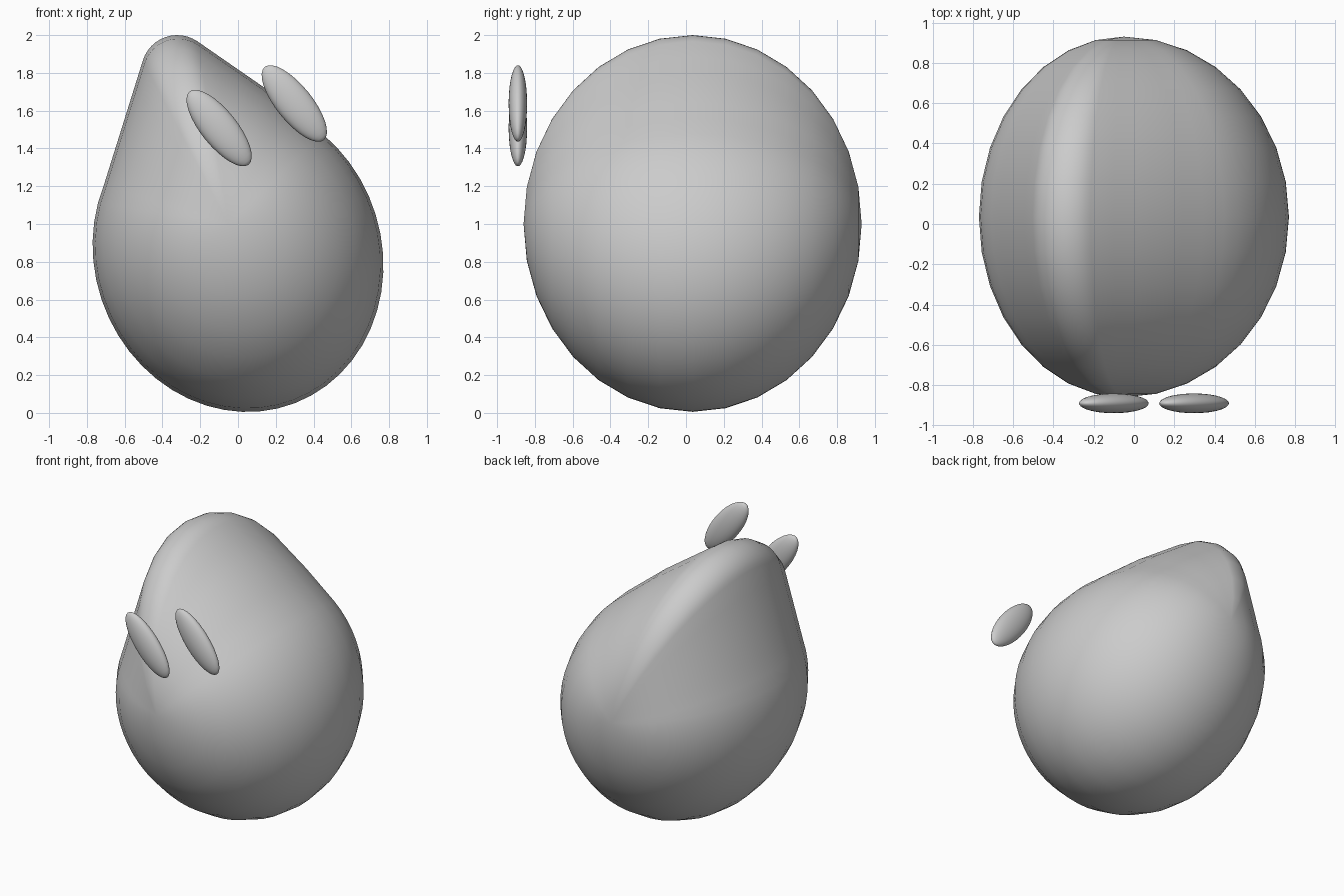
import bpy, bmesh, math
from mathutils import Matrix

if "Cube" in bpy.data.objects:
    bpy.data.objects.remove(bpy.data.objects["Cube"])

grey = bpy.data.materials.new("plain grey")
grey.diffuse_color = (0.6, 0.6, 0.6, 1)
grey.use_nodes = True
grey.node_tree.nodes["Principled BSDF"].inputs["Base Color"].default_value = grey.diffuse_color


def finish(name, bm):
    bmesh.ops.recalc_face_normals(bm, faces=bm.faces)
    mesh = bpy.data.meshes.new(name)
    bm.to_mesh(mesh)
    bm.free()
    mesh.materials.append(grey)
    mesh.shade_smooth()
    ob = bpy.data.objects.new(name, mesh)
    bpy.context.collection.objects.link(ob)
    return ob


def lerp(a, b, n):
    return [(a[0] + (b[0] - a[0]) * i / n, a[1] + (b[1] - a[1]) * i / n) for i in range(1, n)]


# Teardrop profile in x, z: round belly, straight flanks, small round tip
belly = []
for i in range(37):
    t = 2.745 + (2 * math.pi + 0.95 - 2.745) * i / 36
    belly.append((0.77 * math.cos(t), 0.835 + 0.83 * math.sin(t - 0.066)))
tip = []
for i in range(13):
    t = math.radians(56 + 107 * i / 12)
    tip.append((-0.322 + 0.19 * math.cos(t), 1.81 + 0.19 * math.sin(t)))
shoulder = (0.135, 1.725)
profile = (belly + lerp(belly[-1], shoulder, 3) + [shoulder]
           + lerp(shoulder, tip[0], 3) + tip + lerp(tip[-1], belly[0], 5))

# Body: the profile shrinks spherically towards a front and a back pole
POLE_X, POLE_Z, MID_Y, HALF_Y, RINGS = -0.05, 1.0, 0.035, 0.895, 16
bm = bmesh.new()
rings = []
for k in range(1, RINGS):
    a = math.pi * k / RINGS
    s, y = math.sin(a), MID_Y - HALF_Y * math.cos(a)
    rings.append([bm.verts.new((POLE_X + (x - POLE_X) * s, y, POLE_Z + (z - POLE_Z) * s))
                  for x, z in profile])
front = bm.verts.new((POLE_X, MID_Y - HALF_Y, POLE_Z))
back = bm.verts.new((POLE_X, MID_Y + HALF_Y, POLE_Z))
n = len(profile)
for i in range(n):
    j = (i + 1) % n
    bm.faces.new((front, rings[0][i], rings[0][j]))
    bm.faces.new((back, rings[-1][j], rings[-1][i]))
    for r0, r1 in zip(rings, rings[1:]):
        bm.faces.new((r0[i], r1[i], r1[j], r0[j]))
finish("body", bm)

# Eyes: two flat tilted ellipsoids floating in front
for name, x, z in (("left_eye", -0.10, 1.508), ("right_eye", 0.298, 1.638)):
    bm = bmesh.new()
    bmesh.ops.create_uvsphere(bm, u_segments=32, v_segments=16, radius=1,
                              matrix=Matrix.Diagonal((0.095, 0.049, 0.249, 1)))
    eye = finish(name, bm)
    eye.location = (x, -0.89, z)
    eye.rotation_euler.y = math.radians(-38.9)
